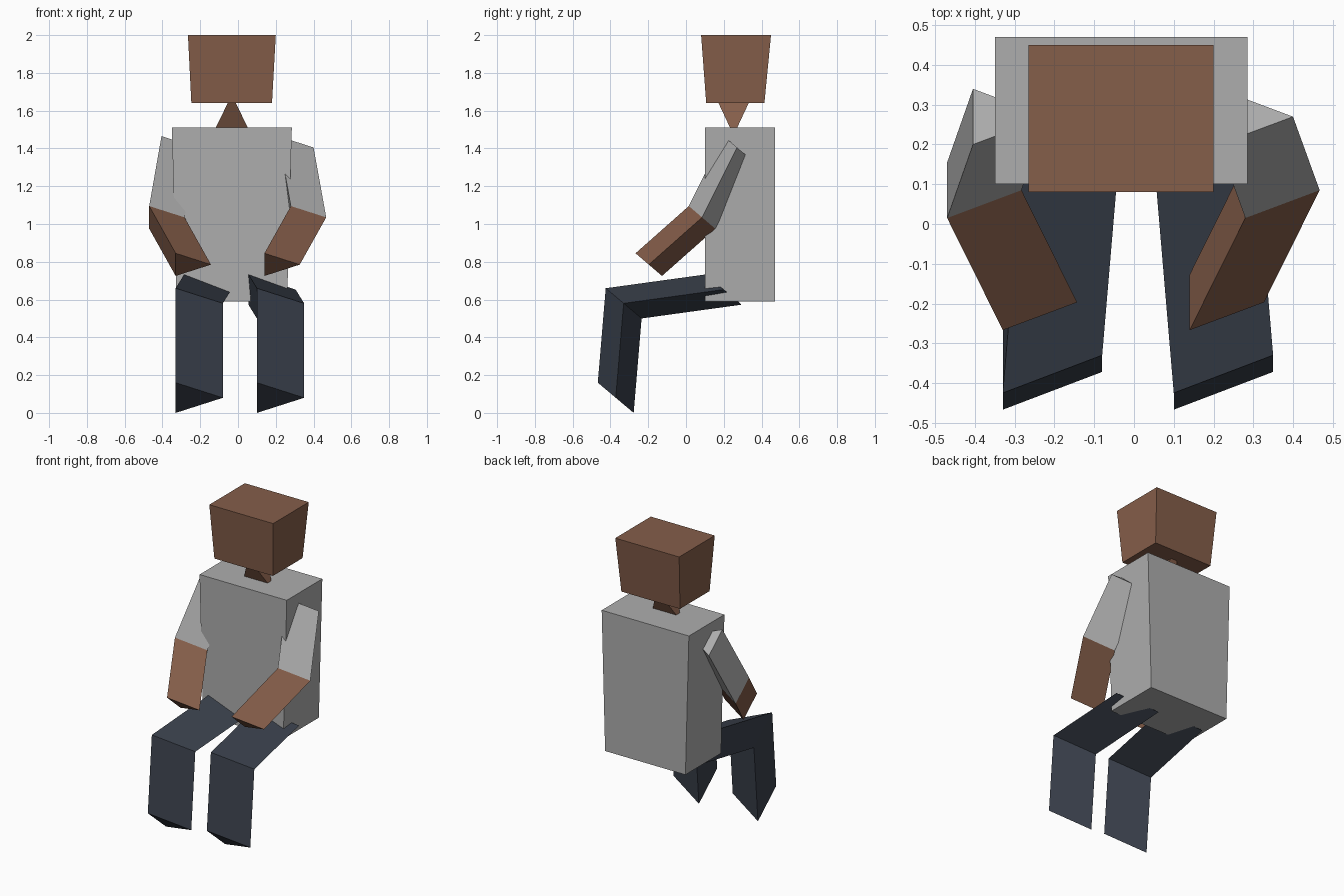
import bpy, bmesh
from mathutils import Vector

if "Cube" in bpy.data.objects:
    bpy.data.objects.remove(bpy.data.objects["Cube"])


def material(name, rgb):
    m = bpy.data.materials.new(name)
    m.diffuse_color = (*rgb, 1)
    m.use_nodes = True
    m.node_tree.nodes["Principled BSDF"].inputs["Base Color"].default_value = m.diffuse_color
    return m


SKIN = material("brown skin", (0.235, 0.112, 0.068))
SHIRT = material("grey shirt", (0.42, 0.42, 0.42))
TROUSERS = material("dark navy trousers", (0.043, 0.053, 0.073))


def loft(name, rings, mat):
    """Closed flat-faced solid through rings of equal point count."""
    bm = bmesh.new()
    loops = [[bm.verts.new(p) for p in ring] for ring in rings]
    n = len(loops[0])
    for a, b in zip(loops, loops[1:]):
        for i in range(n):
            j = (i + 1) % n
            bm.faces.new((a[i], a[j], b[j], b[i]))
    bm.faces.new(loops[0])
    bm.faces.new(loops[-1])
    finish(name, bm, mat)


def finish(name, bm, mat):
    bmesh.ops.recalc_face_normals(bm, faces=bm.faces)
    mesh = bpy.data.meshes.new(name)
    bm.to_mesh(mesh)
    bm.free()
    mesh.materials.append(mat)
    bpy.context.collection.objects.link(bpy.data.objects.new(name, mesh))


def rect(x0, x1, y0, y1, z):
    return [(x0, y0, z), (x1, y0, z), (x1, y1, z), (x0, y1, z)]


def triangle(base, width, dy, dz):
    """Three-sided limb section: front-top, right ridge, back-bottom."""
    x, y, z = base
    return [(x, y - dy, z + dz), (x + width, y, z), (x, y + dy, z - dz)]


# Torso and head, both narrowing towards the bottom
loft("torso", [rect(-0.325, 0.26, 0.10, 0.47, 0.59),
               rect(-0.35, 0.285, 0.10, 0.47, 1.51)], SHIRT)
loft("head", [rect(-0.247, 0.18, 0.107, 0.415, 1.64),
              rect(-0.265, 0.20, 0.08, 0.45, 2.0)], SKIN)

# Neck: a tetrahedron, bottom edge across and top edge front to back
bm = bmesh.new()
for p in ((-0.138, 0.252, 1.47), (0.072, 0.252, 1.47),
          (-0.033, 0.152, 1.683), (-0.033, 0.352, 1.683)):
    bm.verts.new(p)
bmesh.ops.convex_hull(bm, input=bm.verts)
finish("neck", bm, SKIN)

# Arms: grey sleeve from shoulder to elbow, bare forearm to the hand
for side, xs in (("left", (-0.405, -0.47, -0.33)), ("right", (0.213, 0.28, 0.14))):
    shoulder, elbow, hand = [
        triangle((x, y, z), 0.187, 0.07, 0.06)
        for x, (y, z) in zip(xs, ((0.27, 1.405), (0.085, 1.035), (-0.197, 0.785)))]
    loft(side + "_sleeve", [shoulder, elbow], SHIRT)
    loft(side + "_forearm", [elbow, hand], SKIN)

# Legs: hip, bent knee and foot end
for side, xs in (("left", (-0.285, -0.33, -0.33)), ("right", (0.055, 0.10, 0.10))):
    rings = [triangle((x, y, z), 0.25, 0.095, 0.08)
             for x, (y, z) in zip(xs, ((0.20, 0.653), (-0.33, 0.58), (-0.372, 0.08)))]
    loft(side + "_leg", rings, TROUSERS)
